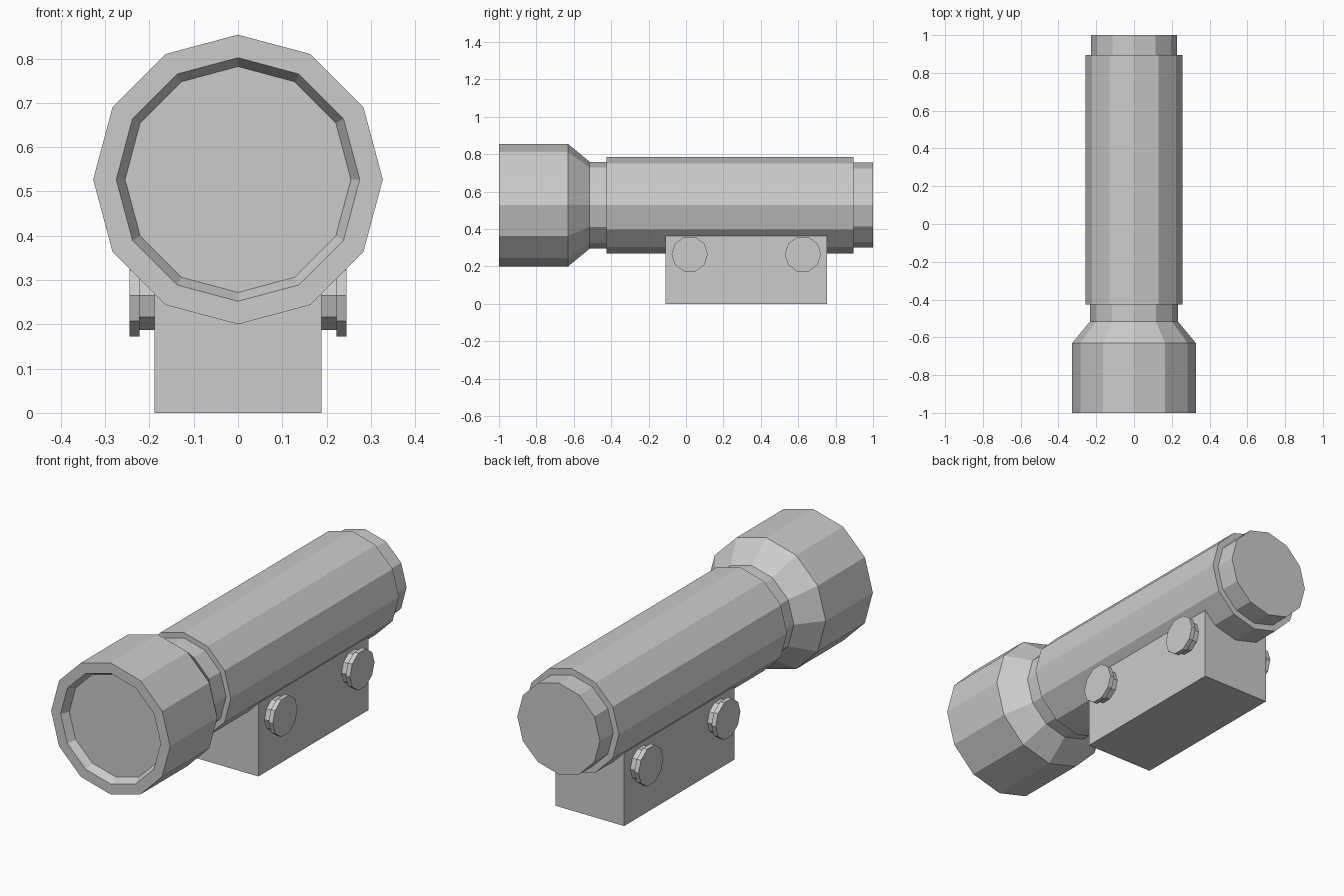
import bpy, bmesh
from math import cos, sin, pi
from mathutils import Matrix

if "Cube" in bpy.data.objects:
    bpy.data.objects.remove(bpy.data.objects["Cube"])


def link(name, bm):
    bmesh.ops.recalc_face_normals(bm, faces=bm.faces[:])
    mesh = bpy.data.meshes.new(name)
    bm.to_mesh(mesh)
    bm.free()
    obj = bpy.data.objects.new(name, mesh)
    bpy.context.collection.objects.link(obj)
    return obj


def lathe(name, profile, sides, matrix, start=0.0):
    """Spin (radius, height) points round local z, cap both ends."""
    bm = bmesh.new()
    angles = [start + 2 * pi * i / sides for i in range(sides)]
    rings = [[bm.verts.new((r * cos(a), r * sin(a), h)) for a in angles]
             for r, h in profile]
    for lower, upper in zip(rings, rings[1:]):
        for i in range(sides):
            j = (i + 1) % sides
            bm.faces.new((lower[i], lower[j], upper[j], upper[i]))
    bm.faces.new(rings[0])
    bm.faces.new(rings[-1])
    bm.transform(matrix)
    return link(name, bm)


# Torch body: recessed lens, flared head, neck, barrel and tail cap
body_profile = [
    (0.255, -0.96), (0.275, -1.0), (0.327, -1.0), (0.327, -0.63),
    (0.232, -0.515), (0.232, -0.425), (0.258, -0.425), (0.258, 0.895),
    (0.227, 0.895), (0.227, 1.0),
]
lathe("torch_body", body_profile, 12,
      Matrix.Translation((0, 0, 0.527)) @ Matrix.Rotation(-pi / 2, 4, 'X'))

# Mounting block under the barrel
bm = bmesh.new()
bmesh.ops.create_cube(bm, size=1, matrix=Matrix.Translation((0, 0.3225, 0.1835))
                      @ Matrix.Diagonal((0.378, 0.865, 0.367, 1)))
link("mount_block", bm)

# Stepped bolts, two on each side of the block
bolt_profile = [(0.082, 0.18), (0.082, 0.222), (0.097, 0.222), (0.097, 0.245)]
for side, turn in (("right", pi / 2), ("left", -pi / 2)):
    for place, y in (("front", 0.02), ("rear", 0.625)):
        lathe(f"{place}_{side}_bolt", bolt_profile, 10,
              Matrix.Translation((0, y, 0.265)) @ Matrix.Rotation(turn, 4, 'Y'),
              start=pi / 2)
